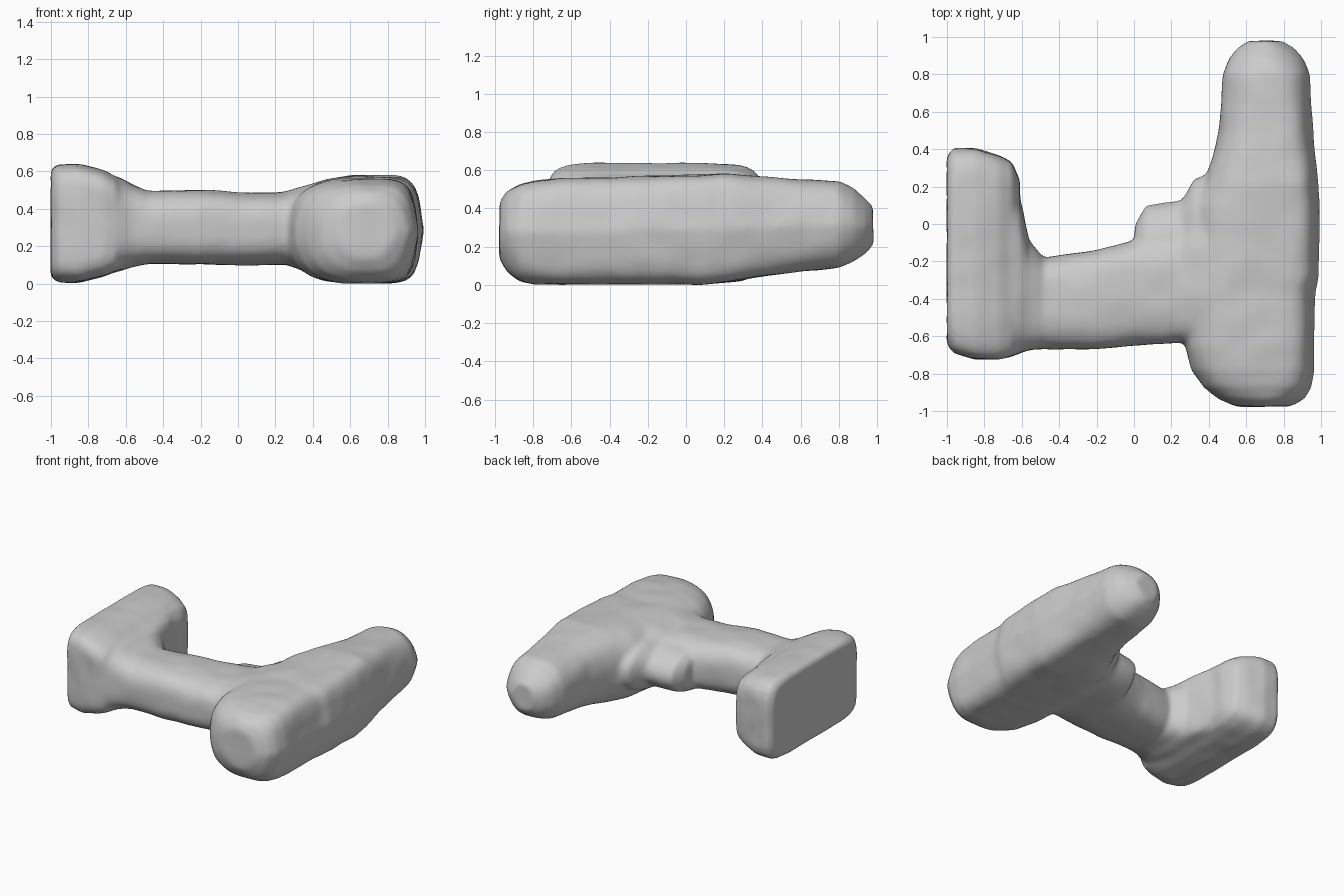
import bpy, bmesh, math
from mathutils import Vector, noise

cube = bpy.data.objects.get("Cube")
if cube:
    bpy.data.objects.remove(cube, do_unlink=True)

SIDES = 56


def loft(bm, stations, axis, low_pow, high_pow, slant=0):
    """Rounded-box sections (pos, a0, a1, z0, z1[, low_pow, high_pow]) along axis, capped.
    The high side can lean inward by slant towards its top and bottom."""
    rings = []
    for pos, a0, a1, z0, z1, *own in stations:
        low, high = own or (low_pow, high_pow)
        ring = []
        for i in range(SIDES):
            t = 2 * math.pi * i / SIDES
            c, s = math.cos(t), math.sin(t)
            p = 2 / (high if c > 0 else low)
            u = math.copysign(abs(c) ** p, c)
            w = math.copysign(abs(s) ** p, s)
            a = (a0 + a1) / 2 + u * (a1 - a0) / 2 - slant * max(u, 0) * abs(w)
            z = (z0 + z1) / 2 + w * (z1 - z0) / 2
            ring.append(bm.verts.new((pos, a, z) if axis == "x" else (a, pos, z)))
        rings.append(ring)
    for r0, r1 in zip(rings, rings[1:]):
        for i in range(SIDES):
            j = (i + 1) % SIDES
            bm.faces.new((r0[i], r0[j], r1[j], r1[i]))
    bm.faces.new(rings[0])
    bm.faces.new(rings[-1])


bm = bmesh.new()

# Motor housing and nose
loft(bm, [
    (-0.975, 0.54, 0.84, 0.13, 0.43, 2.4, 2.8), (-0.935, 0.45, 0.91, 0.06, 0.49, 2.4, 3.2),
    (-0.87, 0.37, 0.95, 0.015, 0.525, 2.5, 4), (-0.78, 0.31, 0.965, 0.0, 0.545, 2.6, 5),
    (-0.65, 0.27, 0.965, 0.0, 0.555), (-0.36, 0.26, 0.97, 0.0, 0.56),
    (-0.28, 0.26, 0.99, 0.0, 0.565), (0.1, 0.31, 0.995, 0.0, 0.575),
    (0.22, 0.37, 0.985, 0.01, 0.578), (0.35, 0.42, 0.975, 0.035, 0.568, 2.6, 5),
    (0.5, 0.455, 0.96, 0.055, 0.555, 2.5, 4), (0.8, 0.475, 0.945, 0.085, 0.54, 2.4, 2.9),
    (0.88, 0.505, 0.91, 0.12, 0.5, 2.3, 2.6), (0.94, 0.55, 0.865, 0.16, 0.45, 2.2, 2.4),
    (0.98, 0.61, 0.8, 0.21, 0.41, 2.1, 2.2),
], "y", 2.6, 6, 0.045)

# Grip, flaring into the foot
loft(bm, [
    (-0.8, -0.725, 0.32, 0.03, 0.605, 5, 5), (-0.68, -0.715, 0.28, 0.055, 0.58, 4.5, 4.5),
    (-0.61, -0.69, 0.13, 0.07, 0.555, 4, 4), (-0.56, -0.675, -0.09, 0.09, 0.525, 3.5, 3.5),
    (-0.48, -0.67, -0.18, 0.105, 0.49),
    (-0.2, -0.67, -0.14, 0.1, 0.5), (0.0, -0.65, -0.09, 0.095, 0.485),
    (0.25, -0.635, -0.02, 0.1, 0.485), (0.36, -0.66, 0.1, 0.06, 0.52),
    (0.5, -0.7, 0.2, 0.02, 0.56),
], "x", 3, 3)

# Trigger and the gusset beside the housing
loft(bm, [(0.005, -0.5, 0.0, 0.13, 0.42), (0.06, -0.5, 0.1, 0.1, 0.44),
          (0.26, -0.5, 0.125, 0.1, 0.46), (0.5, -0.5, 0.155, 0.1, 0.49)],
     "x", 2, 2)
loft(bm, [(0.26, -0.4, 0.13, 0.13, 0.45), (0.32, -0.4, 0.24, 0.1, 0.48),
          (0.55, -0.4, 0.325, 0.07, 0.52)], "x", 2.1, 2.1)

# Battery foot
loft(bm, [
    (-1.0, -0.64, 0.36, 0.035, 0.605), (-0.965, -0.69, 0.405, 0.003, 0.635),
    (-0.85, -0.725, 0.405, 0.003, 0.635), (-0.72, -0.725, 0.365, 0.035, 0.605),
    (-0.65, -0.705, 0.33, 0.065, 0.565), (-0.61, -0.65, 0.23, 0.13, 0.5),
], "x", 7, 6)

bmesh.ops.recalc_face_normals(bm, faces=bm.faces)
mesh = bpy.data.meshes.new("tool_shell")
bm.to_mesh(mesh)
bm.free()
shell = bpy.data.objects.new("tool_shell", mesh)
bpy.context.collection.objects.link(shell)

# Fuse the parts into one soft skin
remesh = shell.modifiers.new("fuse", "REMESH")
remesh.mode = "VOXEL"
remesh.voxel_size = 0.016
remesh.use_smooth_shade = True
soften = shell.modifiers.new("soften", "SMOOTH")
soften.factor = 0.5
soften.iterations = 10
bpy.context.view_layer.objects.active = shell
shell.select_set(True)
for name in ("fuse", "soften"):
    bpy.ops.object.modifier_apply(modifier=name)

# Slight hand-moulded unevenness
offsets = [v.normal * 0.005 * noise.noise(Vector(v.co) * 7) for v in shell.data.vertices]
for v, d in zip(shell.data.vertices, offsets):
    v.co += d
lowest = min(v.co.z for v in shell.data.vertices)
for v in shell.data.vertices:
    v.co.z -= lowest

# Plain grey
grey = bpy.data.materials.new("plain_grey")
grey.use_nodes = True
color = (0.6, 0.6, 0.6, 1)
grey.diffuse_color = color
grey.node_tree.nodes["Principled BSDF"].inputs["Base Color"].default_value = color
shell.data.materials.clear()
shell.data.materials.append(grey)
bpy.ops.object.shade_smooth()
